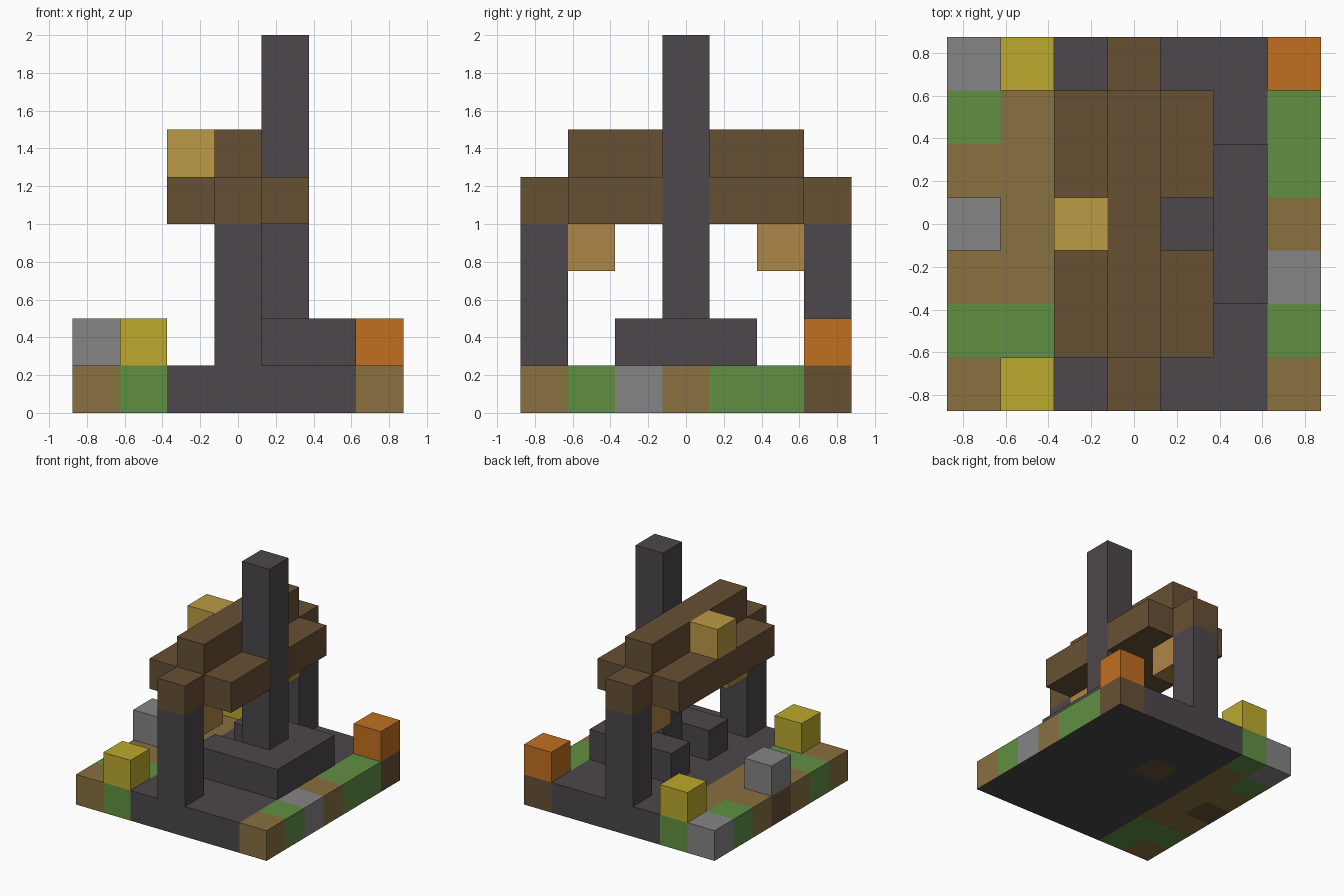
import bpy
import bmesh
from mathutils import Vector

old = bpy.data.objects.get("Cube")
if old:
    bpy.data.objects.remove(old, do_unlink=True)

U = 0.25          # edge of one block
HALF = 3.5        # half the base width, in blocks


def linear(c):
    c /= 255
    return c / 12.92 if c <= 0.04045 else ((c + 0.055) / 1.055) ** 2.4


def material(name, r, g, b):
    mat = bpy.data.materials.new(name)
    mat.use_nodes = True
    color = (linear(r), linear(g), linear(b), 1)
    mat.diffuse_color = color
    mat.node_tree.nodes["Principled BSDF"].inputs["Base Color"].default_value = color
    return mat


stone = material("dark stone", 76, 71, 75)
wood = material("brown wood", 103, 80, 52)
dirt = material("tan dirt", 136, 112, 64)
grass = material("grass green", 97, 144, 66)
gravel = material("gravel grey", 133, 133, 133)
yellow = material("straw yellow", 188, 170, 45)
orange = material("copper orange", 192, 112, 33)
gold = material("pale gold", 188, 155, 70)
amber = material("lantern amber", 174, 134, 70)


def finish(name, bm, *mats):
    mesh = bpy.data.meshes.new(name)
    bm.to_mesh(mesh)
    bm.free()
    for mat in mats:
        mesh.materials.append(mat)
    obj = bpy.data.objects.new(name, mesh)
    bpy.context.collection.objects.link(obj)
    return obj


def box(name, mat, cell, size=(1, 1, 1)):
    """Box from its lowest cell (column, row, layer) and its size in blocks."""
    bm = bmesh.new()
    bmesh.ops.create_cube(bm, size=1)
    for v in bm.verts:
        v.co = [(cell[k] + (v.co[k] + 0.5) * size[k] - (HALF, HALF, 0)[k]) * U
                for k in range(3)]
    return finish(name, bm, mat)


# Ground tiles, listed from back to front
GROUND = ["agssssw",
          "gdssssg",
          "ddswssg",
          "wdssssd",
          "ddssssa",
          "ggssssg",
          "dgssssd"]
KINDS = {"s": ("stone_floor", stone), "w": ("wood_tiles", wood),
         "d": ("dirt_tiles", dirt), "g": ("grass_tiles", grass),
         "a": ("gravel_tiles", gravel)}
N = len(GROUND)

for key, (name, mat) in KINDS.items():
    bm = bmesh.new()
    for row, line in enumerate(reversed(GROUND)):
        for col, kind in enumerate(line):
            if kind != key:
                continue
            made = bmesh.ops.create_cube(bm, size=U)["verts"]
            shift = Vector((col + 0.5 - HALF, row + 0.5 - HALF, 0.5)) * U
            bmesh.ops.translate(bm, verts=made, vec=shift)
            bm.normal_update()
            hidden = []
            for f in {f for v in made for f in v.link_faces}:
                nx, ny, nz = (round(c) for c in f.normal)
                if nz == 0 and 0 <= col + nx < N and 0 <= row + ny < N:
                    hidden.append(f)      # wall between two tiles
                elif nz < 0 and col == N - 1:
                    f.material_index = 1  # stone underside along the left edge
            bmesh.ops.delete(bm, geom=hidden, context="FACES")
    bmesh.ops.remove_doubles(bm, verts=bm.verts, dist=0.001)
    finish(name, bm, mat, stone)

# Loose blocks standing on the ground
box("gravel_block", gravel, (0, 3, 1))
box("front_straw_block", yellow, (1, 0, 1))
box("back_straw_block", yellow, (1, 6, 1))
box("copper_block", orange, (6, 6, 1))

# Hearth, its two stone stubs and the chimney
box("hearth", stone, (4, 2, 1), (2, 3, 1))
box("chimney", stone, (4, 3, 2), (1, 1, 6))
for side, row in (("front", 2), ("back", 4)):
    box(side + "_stub", stone, (3, row, 1))

# Posts with lanterns hanging beside them
for side, post_row, lamp_row in (("front", 0, 1), ("back", 6, 5)):
    box(side + "_post", stone, (3, post_row, 1), (1, 1, 3))
    box(side + "_lantern", amber, (3, lamp_row, 3))

# Roof: main beam, ridge and eaves
box("main_beam", wood, (3, 0, 4), (1, 7, 1))
box("ridge", wood, (3, 1, 5), (1, 5, 1))
box("right_eave", wood, (2, 1, 4), (1, 5, 1))
box("left_eave_front", wood, (4, 1, 4), (1, 2, 1))
box("left_eave_back", wood, (4, 4, 4), (1, 2, 1))
box("roof_ornament", gold, (2, 3, 5))
